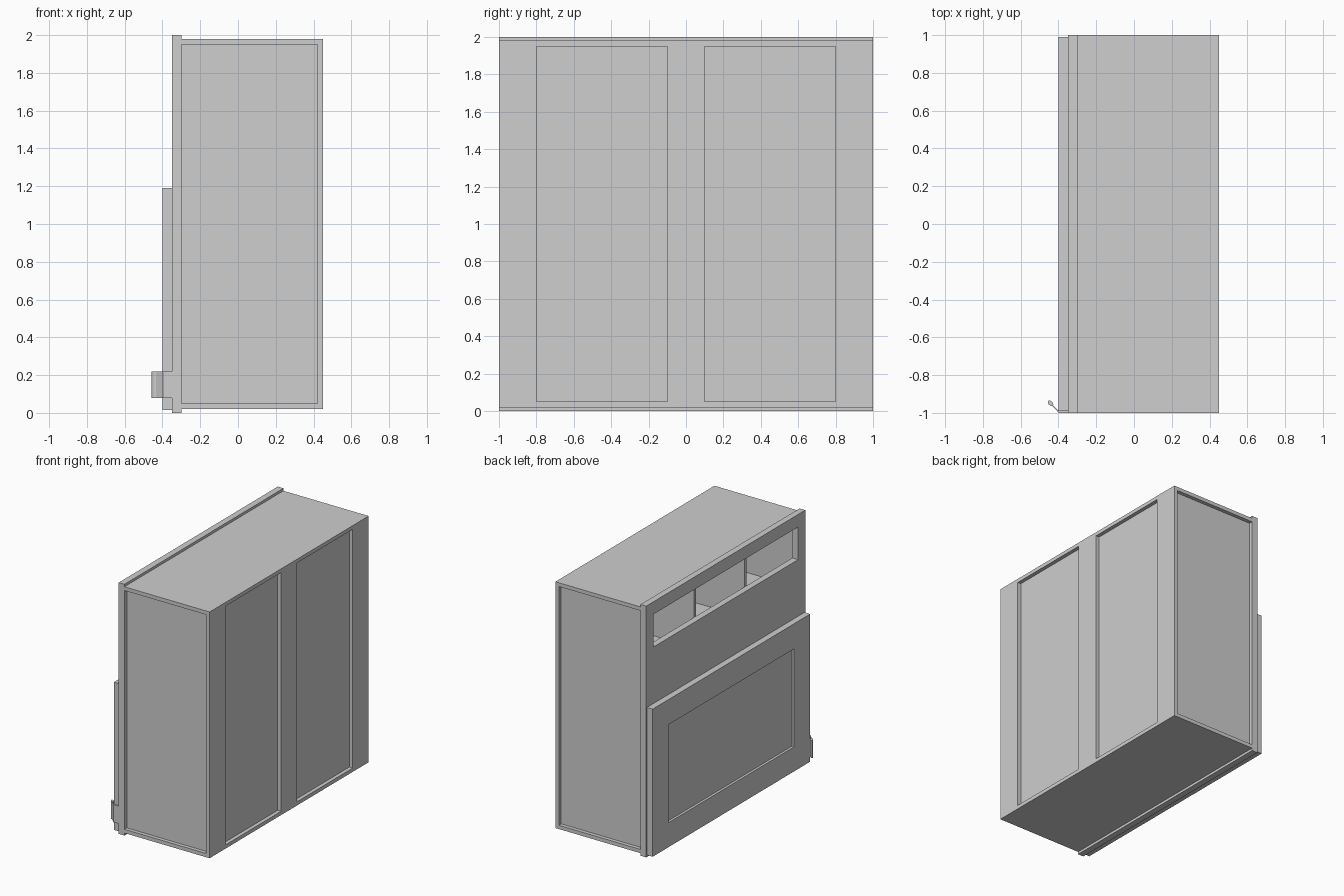
import bpy, bmesh, math
from mathutils import Matrix, Vector

cube = bpy.data.objects.get("Cube")
if cube:
    bpy.data.objects.remove(cube, do_unlink=True)

GREY = (0.62, 0.62, 0.62, 1.0)
mat = bpy.data.materials.new("plain_grey")
mat.use_nodes = True
mat.diffuse_color = GREY
mat.node_tree.nodes["Principled BSDF"].inputs["Base Color"].default_value = GREY


def make(name, bm):
    bmesh.ops.recalc_face_normals(bm, faces=bm.faces)
    me = bpy.data.meshes.new(name)
    bm.to_mesh(me)
    bm.free()
    me.materials.append(mat)
    ob = bpy.data.objects.new(name, me)
    bpy.context.scene.collection.objects.link(ob)
    return ob


def boxes(name, specs):
    """One object from boxes given as (x0, x1, y0, y1, z0, z1)."""
    bm = bmesh.new()
    for x0, x1, y0, y1, z0, z1 in specs:
        m = (Matrix.Translation(((x0 + x1) / 2, (y0 + y1) / 2, (z0 + z1) / 2))
             @ Matrix.Diagonal((x1 - x0, y1 - y0, z1 - z0, 1)))
        bmesh.ops.create_cube(bm, size=1, matrix=m)
    return make(name, bm)


def carve(ob, cuts):
    """Cut box-shaped recesses out of an object and bake the result."""
    cutter = boxes("cutter", cuts)
    cutter.hide_render = True
    mod = ob.modifiers.new("recesses", 'BOOLEAN')
    mod.operation = 'DIFFERENCE'
    mod.solver = 'EXACT'
    mod.object = cutter
    deps = bpy.context.evaluated_depsgraph_get()
    baked = bpy.data.meshes.new_from_object(ob.evaluated_get(deps))
    ob.modifiers.clear()
    ob.data = baked
    bpy.data.objects.remove(cutter, do_unlink=True)


def prism(name, outlines, z0, z1):
    """Extrude closed xy outlines upward from z0 to z1."""
    bm = bmesh.new()
    for pts in outlines:
        face = bm.faces.new([bm.verts.new((x, y, z0)) for x, y in pts])
        ext = bmesh.ops.extrude_face_region(bm, geom=[face])
        verts = [g for g in ext["geom"] if isinstance(g, bmesh.types.BMVert)]
        bmesh.ops.translate(bm, verts=verts, vec=(0, 0, z1 - z0))
    return make(name, bm)


# Cabinet body: panelled ends and side, three niches behind the top opening
body = boxes("cabinet_body", [(-0.30, 0.45, -1, 1, 0.02, 1.98)])
cuts = []
for s in (-1, 1):
    ya, yb = sorted((s * 0.97, s * 1.1))
    cuts.append((-0.35, 0.42, ya, yb, 0.05, 1.95))      # end panel
    ya, yb = sorted((s * 0.10, s * 0.80))
    cuts.append((0.42, 0.50, ya, yb, 0.05, 1.95))       # side panel
for i in (-1, 0, 1):
    c = i * 0.635
    cuts.append((-0.35, 0.39, c - 0.305, c + 0.305, 1.40, 1.94))  # niche
carve(body, cuts)

# Face frame with the wide opening at the top
frame = boxes("face_frame", [(-0.35, -0.30, -1, 1, 0, 2)])
carve(frame, [(-0.40, -0.25, -0.91, 0.91, 1.64, 1.90)])

# Drop-down door with a shallow recessed panel
door = boxes("door", [(-0.40, -0.35, -0.99, 0.99, 0.015, 1.19)])
carve(door, [(-0.45, -0.38, -0.79, 0.79, 0.21, 0.99)])

# Handle: mounting plate, slanted arm and rounded grip
plate = [(-0.35, -1.0), (-0.35, -0.99), (-0.398, -0.99), (-0.432, -0.956),
         (-0.436, -0.960), (-0.398, -1.0)]
along, across = Vector((-1, 1)).normalized(), Vector((1, 1)).normalized()
grip = []
for k in range(12):
    a = k * math.tau / 12
    p = Vector((-0.442, -0.949)) + along * 0.018 * math.cos(a) + across * 0.011 * math.sin(a)
    grip.append((p.x, p.y))
prism("door_handle", [plate, grip], 0.08, 0.22)
